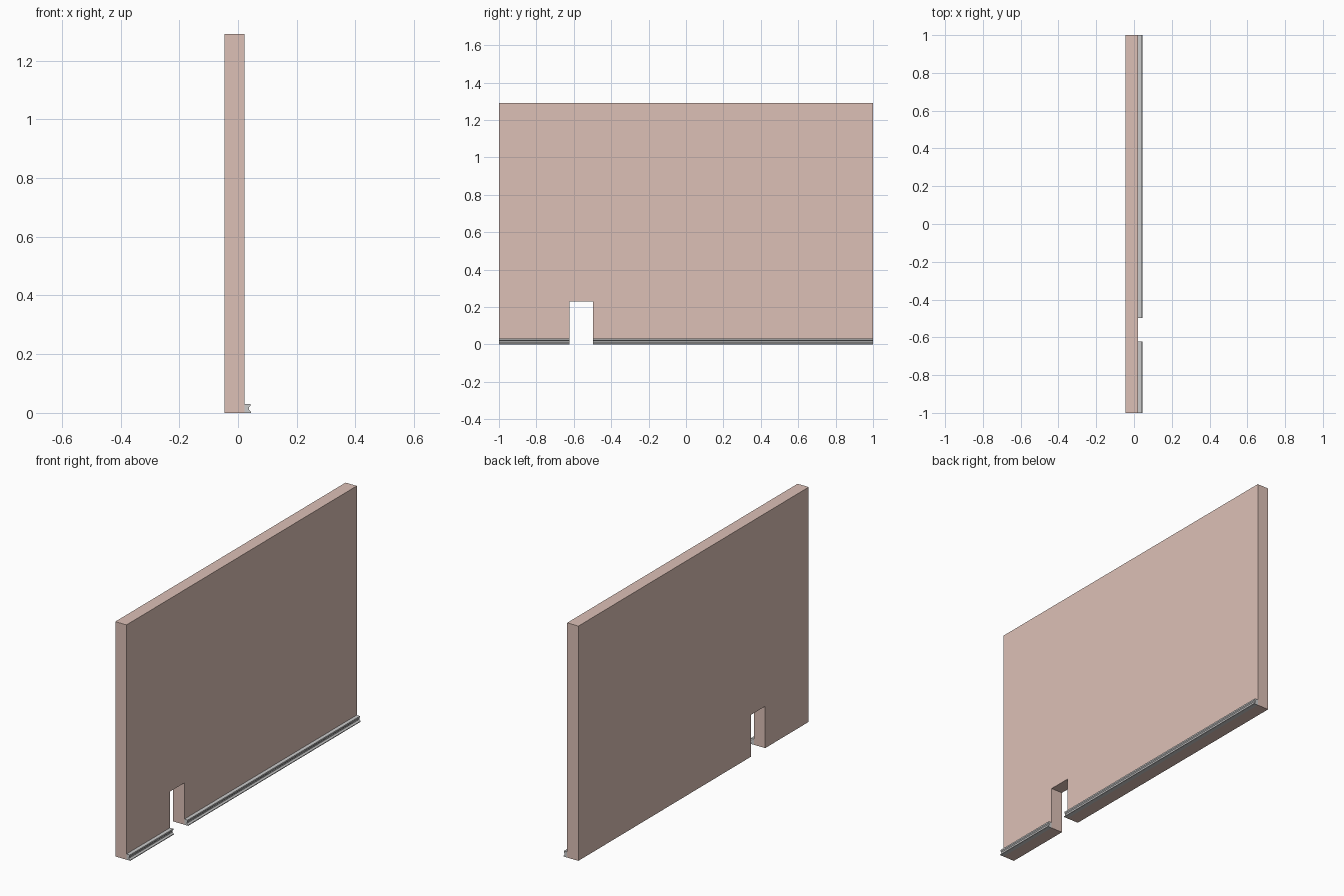
import bpy, bmesh
from mathutils import Vector

if "Cube" in bpy.data.objects:
    bpy.data.objects.remove(bpy.data.objects["Cube"])


def extrude_profile(name, points, offset, material=None):
    """Solid made by sweeping a flat outline along a straight offset."""
    bm = bmesh.new()
    face = bm.faces.new([bm.verts.new(p) for p in points])
    result = bmesh.ops.extrude_face_region(bm, geom=[face], use_keep_orig=True)
    moved = [g for g in result["geom"] if isinstance(g, bmesh.types.BMVert)]
    bmesh.ops.translate(bm, verts=moved, vec=Vector(offset))
    bmesh.ops.recalc_face_normals(bm, faces=bm.faces)
    mesh = bpy.data.meshes.new(name)
    bm.to_mesh(mesh)
    bm.free()
    obj = bpy.data.objects.new(name, mesh)
    bpy.context.collection.objects.link(obj)
    if material:
        mesh.materials.append(material)
    return obj


BACK, FRONT = -0.046, 0.022
HEIGHT = 1.29
GAP_A, GAP_B, GAP_TOP = -0.622, -0.497, 0.23

plaster = bpy.data.materials.new("plaster")
plaster.diffuse_color = (0.72, 0.53, 0.47, 1)
plaster.use_nodes = True
plaster.node_tree.nodes["Principled BSDF"].inputs["Base Color"].default_value = plaster.diffuse_color

# Wall slab with a small doorway at its foot
outline = [(-1, 0), (GAP_A, 0), (GAP_A, GAP_TOP), (GAP_B, GAP_TOP),
           (GAP_B, 0), (1, 0), (1, HEIGHT), (-1, HEIGHT)]
extrude_profile("wall", [(BACK, y, z) for y, z in outline],
                (FRONT - BACK, 0, 0), plaster)

# Grooved skirting board on both sides of the doorway
moulding = [(FRONT, 0), (0.045, 0), (0.045, 0.004), (0.037, 0.011),
            (0.037, 0.018), (0.042, 0.023), (0.042, 0.031), (FRONT, 0.031)]
for name, y0, y1 in (("skirting_short", -1, GAP_A), ("skirting_long", GAP_B, 1)):
    extrude_profile(name, [(x, y0, z) for x, z in moulding], (0, y1 - y0, 0))
